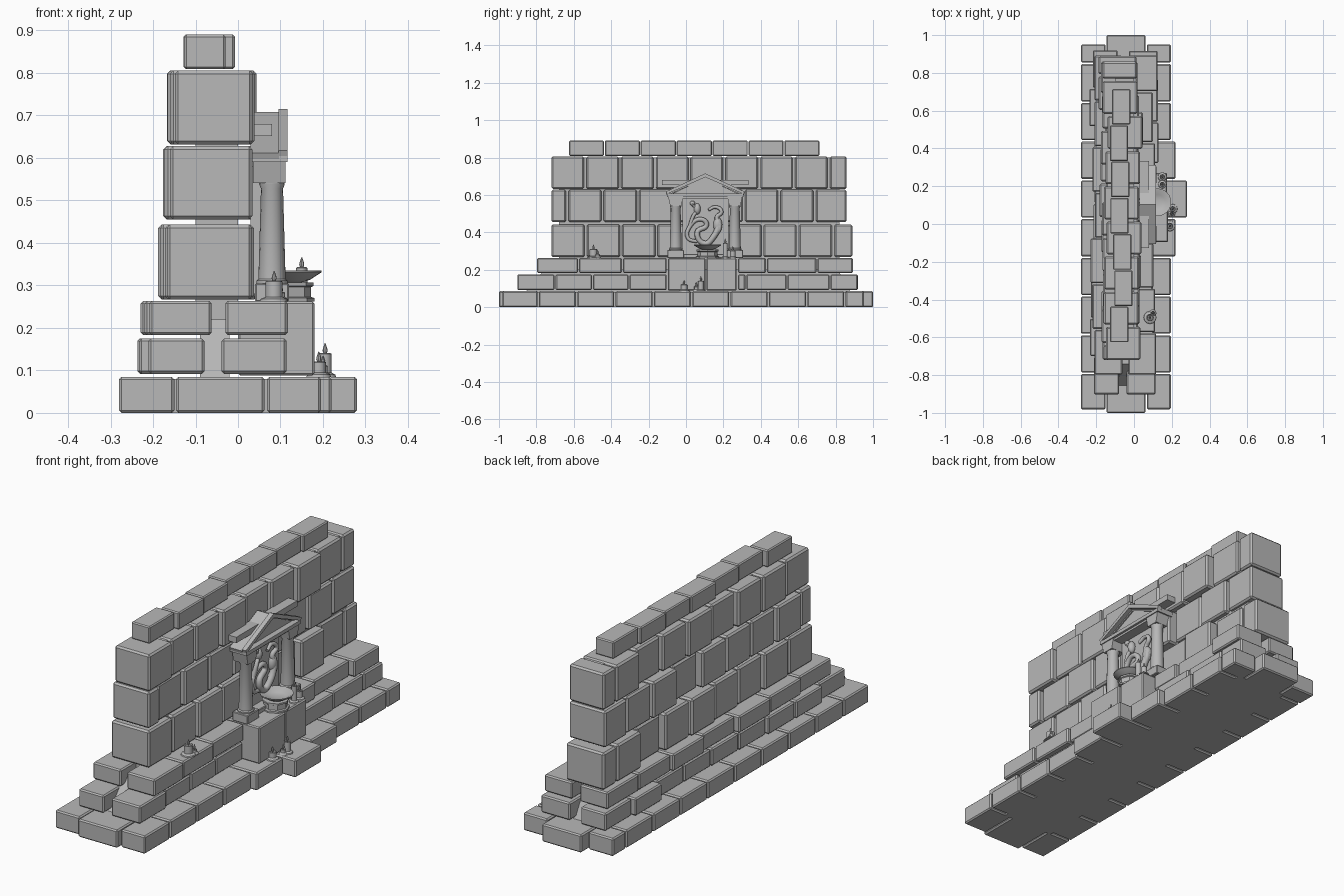
import bpy, bmesh, math, random
from mathutils import Matrix, Vector

random.seed(4)
cube = bpy.data.objects.get("Cube")
if cube:
    bpy.data.objects.remove(cube)

stone = bpy.data.materials.new("grey stone")
stone.use_nodes = True
GREY = (0.48, 0.48, 0.48, 1)
stone.diffuse_color = GREY
stone.node_tree.nodes["Principled BSDF"].inputs["Base Color"].default_value = GREY


def finish(name, bm, bevel=0.0, smooth=False):
    """Turn a bmesh into a named object."""
    bmesh.ops.recalc_face_normals(bm, faces=bm.faces)
    mesh = bpy.data.meshes.new(name)
    bm.to_mesh(mesh)
    bm.free()
    mesh.materials.append(stone)
    obj = bpy.data.objects.new(name, mesh)
    bpy.context.collection.objects.link(obj)
    if bevel:
        mod = obj.modifiers.new("worn edges", 'BEVEL')
        mod.width = bevel
        mod.segments = 1
    if smooth:
        bpy.ops.object.select_all(action='DESELECT')
        obj.select_set(True)
        bpy.context.view_layer.objects.active = obj
        bpy.ops.object.shade_smooth_by_angle(angle=math.radians(40))
    return obj


def box(bm, x, y, z):
    """Add a box given its (min, max) on each axis."""
    mid = Vector([(a + b) / 2 for a, b in (x, y, z)])
    size = [b - a for a, b in (x, y, z)]
    bmesh.ops.create_cube(bm, size=1, matrix=Matrix.Translation(mid) @ Matrix.Diagonal((*size, 1)))


def course(bm, edges, x, z, jitter=0.0, gap=0.006):
    """Add a row of blocks along y between successive edges."""
    for a, b in zip(edges, edges[1:]):
        s = random.uniform(-jitter, jitter)
        box(bm, (x[0] + s, x[1] + s), (a + gap, b - gap), z)


def steps(start, count, pitch):
    return [start + i * pitch for i in range(count + 1)]


def lathe(bm, profile, centre, sides=16):
    """Revolve (radius, height) points around a vertical axis."""
    rings = []
    for r, h in profile:
        rings.append([bm.verts.new((centre[0] + r * math.cos(t), centre[1] + r * math.sin(t), centre[2] + h))
                      for t in (math.tau * i / sides for i in range(sides))])
    for low, high in zip(rings, rings[1:]):
        for i in range(sides):
            j = (i + 1) % sides
            bm.faces.new((low[i], low[j], high[j], high[i]))
    bm.faces.new(rings[0])
    bm.faces.new(rings[-1])


def prism(bm, outline, x):
    """Extrude a (y, z) outline along x."""
    ends = [[bm.verts.new((v, *p)) for p in outline] for v in x]
    for end in ends:
        bm.faces.new(end)
    for i in range(len(outline)):
        j = (i + 1) % len(outline)
        bm.faces.new((ends[0][i], ends[0][j], ends[1][j], ends[1][i]))


# Ground course
Z1 = (0, 0.085)
bm = bmesh.new()
edges = [-0.985] + steps(-0.79, 8, 0.205) + [0.955]
course(bm, edges, (-0.28, -0.15), Z1, gap=0.004)
for a, b in zip(edges, edges[1:]):
    mid = (a + b) / 2
    front = 0.28 if abs(mid - 0.13) < 0.1 else 0.22 if abs(mid - 0.13) < 0.25 else 0.195
    box(bm, (0.068, front), (a + 0.004, b - 0.004), Z1)
for y in ((-1, -0.79), (0.85, 1)):
    box(bm, (-0.146, 0.062), y, Z1)
finish("ground_course", bm, 0.006)

# Rubble core: flat bed with a tapered filling behind the steps
bm = bmesh.new()
box(bm, (-0.17, 0.1), (-0.8, 0.87), (0, 0.08))
prism(bm, [(-0.86, 0.08), (0.88, 0.08), (0.8, 0.22), (-0.74, 0.22)], (-0.09, -0.02))
box(bm, (-0.1, 0), (-0.68, 0.82), (0.2, 0.8))
finish("rubble_core", bm)

# Two stepped courses, each with a front and a back row
Z2, Z3 = (0.092, 0.175), (0.183, 0.263)
bm = bmesh.new()
course(bm, [-0.905, -0.7, -0.5, -0.305, -0.1], (-0.04, 0.113), Z2, 0.02, 0.003)
course(bm, [0.275, 0.32, 0.54, 0.77, 0.92], (-0.04, 0.113), Z2, 0.02, 0.003)
course(bm, steps(-0.905, 9, 0.203), (-0.222, -0.09), Z2, 0.018, 0.003)
finish("lower_step", bm, 0.006)
bm = bmesh.new()
course(bm, [-0.8, -0.575, -0.34, -0.1], (-0.035, 0.112), Z3, 0.015, 0.003)
course(bm, [0.275, 0.43, 0.7, 0.895], (-0.035, 0.112), Z3, 0.015, 0.003)
course(bm, steps(-0.8, 7, 0.242), (-0.222, -0.075), Z3, 0.018, 0.003)
finish("upper_step", bm, 0.006)

# Wall courses
bm = bmesh.new()
course(bm, steps(-0.725, 8, 0.189) + [0.895], (-0.168, 0.033), (0.267, 0.443), 0.022)
finish("wall_course_1", bm, 0.008)
bm = bmesh.new()
course(bm, [-0.725] + steps(-0.635, 7, 0.189) + [0.865], (-0.165, 0.029), (0.455, 0.628), 0.018)
finish("wall_course_2", bm, 0.008)
bm = bmesh.new()
course(bm, steps(-0.725, 8, 0.186) + [0.865], (-0.153, 0.031), (0.632, 0.806), 0.016)
finish("wall_course_3", bm, 0.008)
bm = bmesh.new()
course(bm, steps(-0.628, 7, 0.192), (-0.115, -0.018), (0.809, 0.89), 0.02, 0.002)
finish("coping", bm, 0.005)

# Shrine footing, plinths and offering stand
bm = bmesh.new()
box(bm, (0, 0.18), (-0.095, 0.103), (0.088, 0.262))
box(bm, (0, 0.175), (0.109, 0.27), (0.088, 0.262))
finish("shrine_footing", bm, 0.005)
MID = 0.103
bm = bmesh.new()
for s in (-1, 1):
    c = MID + s * 0.158
    box(bm, (0.04, 0.12), (c - 0.045, c + 0.045), (0.262, 0.305))
box(bm, (0.04, 0.1), (MID - 0.12, MID + 0.12), (0.262, 0.285))
finish("column_plinths", bm, 0.003)
bm = bmesh.new()
lathe(bm, [(0.062, 0), (0.062, 0.008), (0.054, 0.011), (0.054, 0.034), (0.06, 0.037), (0.06, 0.045)],
      (0.118, 0.115, 0.262), 8)
finish("offering_stand", bm)
bm = bmesh.new()
lathe(bm, [(0.025, 0), (0.045, 0.006), (0.073, 0.024), (0.073, 0.028), (0.067, 0.028), (0.04, 0.012), (0.012, 0.009)],
      (0.124, 0.115, 0.307), 24)
finish("offering_bowl", bm, smooth=True)

# Columns with capitals
for side, s in (("right", -1), ("left", 1)):
    bm = bmesh.new()
    lathe(bm, [(0.037, 0), (0.037, 0.008), (0.032, 0.012), (0.026, 0.225), (0.03, 0.235), (0.03, 0.24)],
          (0.08, MID + s * 0.158, 0.303), 16)
    finish(side + "_column", bm, smooth=True)
bm = bmesh.new()
for s in (-1, 1):
    c = MID + s * 0.158
    prism(bm, [(c - 0.03, 0.541), (c + 0.03, 0.541), (c + 0.04, 0.59), (c - 0.04, 0.59)], (0.035, 0.112))
finish("capitals", bm)

# Entablature, gable and roof
bm = bmesh.new()
box(bm, (0.03, 0.117), (MID - 0.205, MID + 0.205), (0.59, 0.607))
box(bm, (0.03, 0.106), (MID - 0.18, MID + 0.18), (0.58, 0.592))
box(bm, (0.03, 0.08), (MID - 0.23, MID + 0.23), (0.652, 0.68))
prism(bm, [(MID - 0.18, 0.605), (MID + 0.18, 0.605), (MID, 0.69)], (0.03, 0.09))
finish("entablature", bm)
bm = bmesh.new()
for s in (-1, 1):
    slope = [(MID, 0.715), (MID + s * 0.21, 0.618), (MID + s * 0.205, 0.604), (MID, 0.695)]
    prism(bm, slope, (0.095, 0.117))
    prism(bm, [(y, z - 0.007) for y, z in slope], (0.03, 0.096))
finish("gable_roof", bm)

# Niche panel with a carved coiling serpent and figure
bm = bmesh.new()
box(bm, (0.03, 0.056), (-0.02, 0.226), (0.28, 0.585))
finish("niche_panel", bm)


def carving(name, points, thick, depth=0.066):
    curve = bpy.data.curves.new(name, 'CURVE')
    curve.dimensions = '3D'
    curve.bevel_depth = thick
    curve.bevel_resolution = 2
    curve.resolution_u = 6
    curve.use_fill_caps = True
    spline = curve.splines.new('BEZIER')
    spline.bezier_points.add(len(points) - 1)
    for i, (p, (y, z)) in enumerate(zip(spline.bezier_points, points)):
        p.co = (depth + 0.005 * (i % 2), y, z)
        p.handle_left_type = p.handle_right_type = 'AUTO'
        p.radius = 1 - 0.5 * i / len(points)
    curve.materials.append(stone)
    bpy.context.collection.objects.link(bpy.data.objects.new(name, curve))


carving("serpent_body", [(0.18, 0.45), (0.15, 0.38), (0.1, 0.34), (0.06, 0.4), (0.11, 0.44),
                         (0.08, 0.47), (0.02, 0.43), (0.01, 0.37), (0.06, 0.35)], 0.017)
carving("serpent_neck", [(0.15, 0.38), (0.18, 0.43), (0.165, 0.48), (0.19, 0.51), (0.16, 0.535), (0.12, 0.52)], 0.014)
carving("serpent_tail", [(0.02, 0.43), (0.04, 0.49), (0.06, 0.52), (0.03, 0.55)], 0.011)
bm = bmesh.new()
for y, z, w, h in ((0.06, 0.525, 0.018, 0.03), (0.035, 0.555, 0.014, 0.014), (0.17, 0.44, 0.024, 0.04)):
    bmesh.ops.create_uvsphere(bm, u_segments=12, v_segments=8, radius=1,
                              matrix=Matrix.Translation((0.064, y, z)) @ Matrix.Diagonal((0.02, w, h, 1)))
finish("carved_figure", bm, smooth=True)


# Candles on melted wax dishes: x, y, base z, total height
def candle(bm, x, y, z, height, r):
    h = height - 0.026
    lathe(bm, [(r * 1.7, 0), (r * 1.6, 0.005), (r, 0.01), (r, h), (r * 0.8, h + 0.002), (r * 0.6, h - 0.003)], (x, y, z), 12)
    lathe(bm, [(0.002, 0), (0.006, 0.01), (0.005, 0.016), (0.001, 0.028)], (x, y, z + h - 0.003), 8)


bm = bmesh.new()
candle(bm, 0.085, -0.495, 0.263, 0.072, 0.02)
candle(bm, 0.1, -0.472, 0.263, 0.045, 0.011)
candle(bm, 0.19, -0.01, 0.085, 0.06, 0.017)
candle(bm, 0.205, 0.08, 0.085, 0.08, 0.015)
candle(bm, 0.2, 0.055, 0.085, 0.05, 0.011)
candle(bm, 0.15, 0.21, 0.262, 0.105, 0.013)
candle(bm, 0.15, 0.25, 0.262, 0.065, 0.014)
finish("candles", bm, smooth=True)
